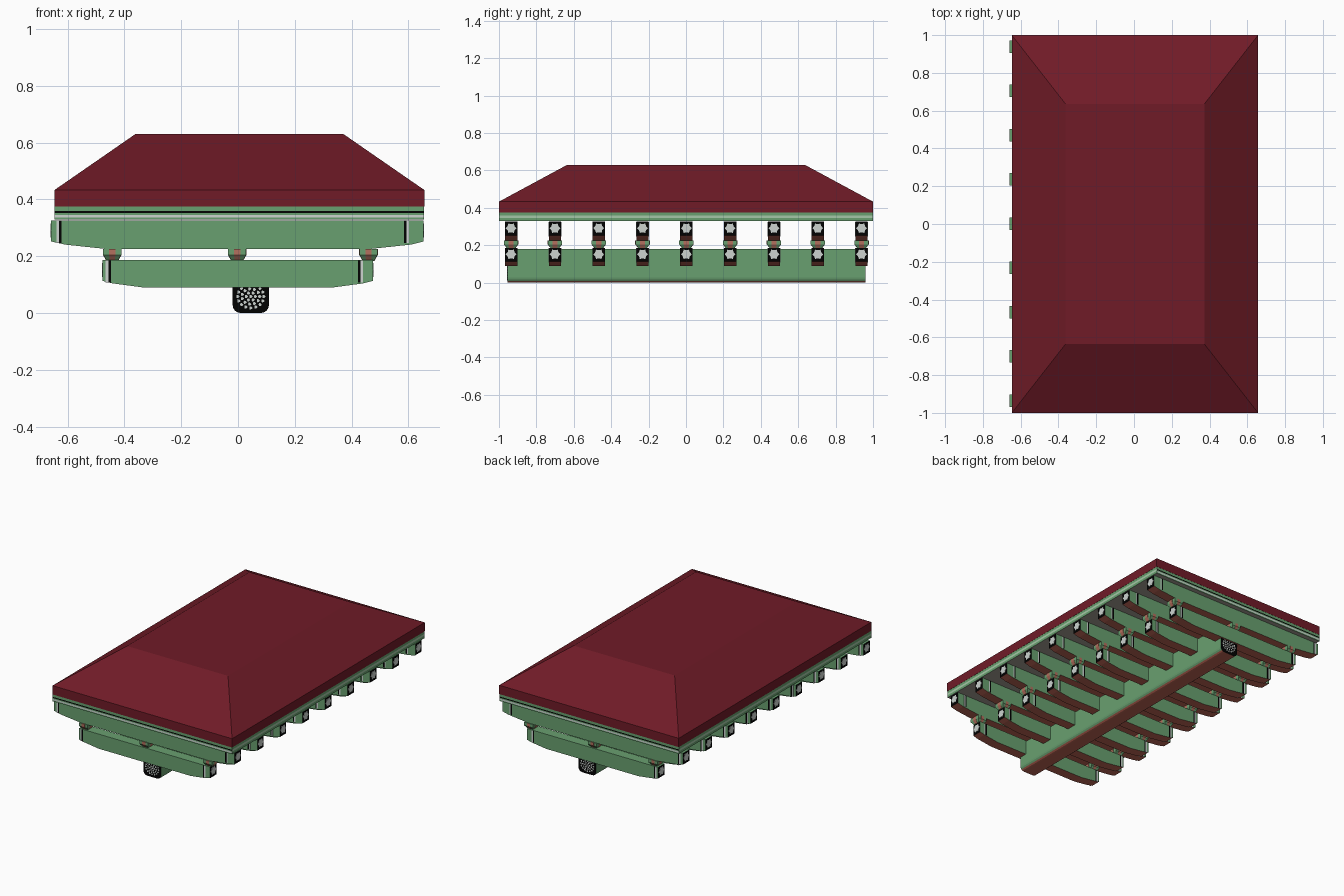
import bpy, bmesh, math
from mathutils import Vector

if "Cube" in bpy.data.objects:
    bpy.data.objects.remove(bpy.data.objects["Cube"])


def material(name, r, g, b):
    m = bpy.data.materials.new(name)
    lin = lambda c: ((c / 255 + 0.055) / 1.055) ** 2.4 if c > 10 else c / 255 / 12.92
    m.diffuse_color = (lin(r), lin(g), lin(b), 1)
    m.use_nodes = True
    m.node_tree.nodes["Principled BSDF"].inputs["Base Color"].default_value = m.diffuse_color
    return m


RED = material("roof red", 112, 27, 39)
GREEN = material("painted green", 105, 160, 112)
BROWN = material("red brown", 186, 100, 84)
BLACK = material("black", 2, 2, 2)
PALE = material("pale grey", 205, 212, 208)
DARK = material("ceiling grey", 162, 157, 147)
SALMON = material("salmon", 180, 112, 94)
MINT = material("light green", 165, 200, 168)


def make(name, bm, mats, rule=None):
    bmesh.ops.recalc_face_normals(bm, faces=bm.faces)
    bm.normal_update()
    for f in bm.faces:
        f.material_index = rule(f) if rule else 0
    me = bpy.data.meshes.new(name)
    bm.to_mesh(me)
    bm.free()
    for m in mats:
        me.materials.append(m)
    ob = bpy.data.objects.new(name, me)
    bpy.context.collection.objects.link(ob)
    return ob


def loft(bm, rings):
    """Closed solid through rings of equal point count."""
    rows = [[bm.verts.new(p) for p in r] for r in rings]
    n = len(rows[0])
    for a, b in zip(rows, rows[1:]):
        for i in range(n):
            bm.faces.new((a[i], a[(i + 1) % n], b[(i + 1) % n], b[i]))
    bm.faces.new(rows[0])
    bm.faces.new(rows[-1])


def rect(x0, x1, y0, y1, z):
    return [(x0, y0, z), (x1, y0, z), (x1, y1, z), (x0, y1, z)]


def box(bm, x0, x1, y0, y1, z0, z1):
    loft(bm, [rect(x0, x1, y0, y1, z0), rect(x0, x1, y0, y1, z1)])


def along_y(bm, pts, y0, y1):
    loft(bm, [[(x, y, z) for x, z in pts] for y in (y0, y1)])


def rosette(bm, centre, r, axis, petals=6, t=0.002):
    """Thin flower plate facing along x or y."""
    pts = []
    for i in range(petals * 2):
        a = math.pi * i / petals
        k = r if i % 2 == 0 else r * 0.75
        pts.append((k * math.cos(a), k * math.sin(a)))
    c = Vector(centre)
    if axis == "x":
        rings = [[c + Vector((d, u, v)) for u, v in pts] for d in (-t, t)]
    else:
        rings = [[c + Vector((u, d, v)) for u, v in pts] for d in (-t, t)]
    loft(bm, rings)


# Hipped roof with a flat top
bm = bmesh.new()
loft(bm, [rect(-0.647, 0.657, -1, 1, 0.375), rect(-0.647, 0.657, -1, 1, 0.433),
          rect(-0.362, 0.372, -0.635, 0.635, 0.63)])
make("roof", bm, [RED])


# Green eaves board: pale and black bands on the ends, light band on the sides,
# grey ceiling underneath
def board_rule(f):
    z = f.calc_center_median().z
    if f.normal.z < -0.5:
        return 1
    if abs(f.normal.y) > 0.9:
        return 2 if 0.336 < z < 0.347 else 3 if 0.352 < z < 0.359 else 0
    if abs(f.normal.x) > 0.9:
        return 4 if 0.347 < z < 0.359 else 0
    return 0


bm = bmesh.new()
loft(bm, [rect(-0.647, 0.656, -0.999, 0.999, z)
          for z in (0.33, 0.337, 0.346, 0.352, 0.359, 0.376)])
make("eaves_board", bm, [GREEN, DARK, PALE, BLACK, MINT], board_rule)

# Nine pairs of bracket arms
W = 0.033
UPPER = [(-0.658, 0.326), (-0.658, 0.252), (-0.61, 0.241), (-0.46, 0.225),
         (0.46, 0.225), (0.61, 0.241), (0.654, 0.252), (0.654, 0.326)]
LOWER = [(-0.478, 0.186), (-0.478, 0.113), (-0.44, 0.104), (-0.335, 0.09),
         (0.335, 0.09), (0.44, 0.104), (0.475, 0.113), (0.475, 0.186)]


def arm_rule(f):
    if abs(f.normal.x) > 0.9:
        return 2
    return 1 if f.normal.z < -0.5 else 0


flowers, pale, black = bmesh.new(), bmesh.new(), bmesh.new()
for i in range(9):
    y = -0.935 + i * 0.2342
    for label, prof in (("upper", UPPER), ("lower", LOWER)):
        bm = bmesh.new()
        along_y(bm, prof, y - W, y + W)
        make(f"{label}_arm_{i + 1}", bm, [GREEN, BROWN, BLACK], arm_rule)
        x0, x1 = prof[0][0], prof[-1][0]
        top, bot = prof[0][1], prof[1][1]
        zc = (top + bot) / 2 + 0.002
        # flower on each end, black and pale bands on both sides
        for x, s in ((x0, 1), (x1, -1)):
            rosette(flowers, (x, y, zc), 0.029, "x")
            inset = 0.032 if s > 0 else 0.065
            if label == "lower":
                inset = 0.026 if s > 0 else 0.048
            for b, d, w in ((black, inset, 0.004), (pale, inset - 0.0095, 0.0045)):
                xm = x + s * d
                for side in (-1, 1):
                    yf = y + side * W
                    box(b, xm - w, xm + w, yf - 0.001, yf + 0.001, bot - 0.006, top - 0.001)
    # Small bearing blocks between the two arms, with crossing stripes
    green, core = bmesh.new(), bmesh.new()
    for x in (-0.443, -0.003, 0.46):
        sq = lambda h, k, z: rect(x - h, x + h, y - k, y + k, z)
        loft(green, [sq(0.02, 0.022, 0.184), sq(0.032, 0.038, 0.205), sq(0.032, 0.038, 0.226)])
        loft(core, [sq(0.009, 0.023, 0.184), sq(0.011, 0.039, 0.205), sq(0.011, 0.039, 0.226)])
        loft(core, [sq(0.021, 0.012, 0.184), sq(0.033, 0.014, 0.205), sq(0.033, 0.014, 0.226)])
    make(f"bearing_blocks_{i + 1}", green, [GREEN])
    make(f"block_stripes_{i + 1}", core, [SALMON])
make("arm_end_flowers", flowers, [PALE])
make("arm_pale_bands", pale, [PALE])
make("arm_black_bands", black, [BLACK])

# Long central beam with rounded lower corners
XC, H, R = 0.045, 0.064, 0.028
pts = [(XC + H, 0.18)]
for side, a0 in ((1, 0), (-1, 90)):
    for k in range(5):
        a = -math.radians(a0 + k * 22.5)
        pts.append((XC + side * (H - R) + R * math.cos(a), R + R * math.sin(a)))
pts.append((XC - H, 0.18))
bm = bmesh.new()
along_y(bm, pts, -0.955, 0.96)
make("central_beam", bm, [GREEN, BROWN, BLACK],
     lambda f: 2 if abs(f.normal.y) > 0.9 else (1 if f.normal.z < -0.8 else 0))

# Speckled medallion on the beam ends: rings of small dots
bm = bmesh.new()
for y in (-0.955, 0.96):
    for ring, count in ((0, 1), (0.014, 6), (0.027, 11), (0.04, 16)):
        for k in range(count):
            a = k * math.tau / count
            rosette(bm, (XC + ring * 1.15 * math.cos(a), y, 0.058 + ring * math.sin(a)),
                    0.0068, "y", 3, 0.001)
make("beam_end_medallions", bm, [PALE])
